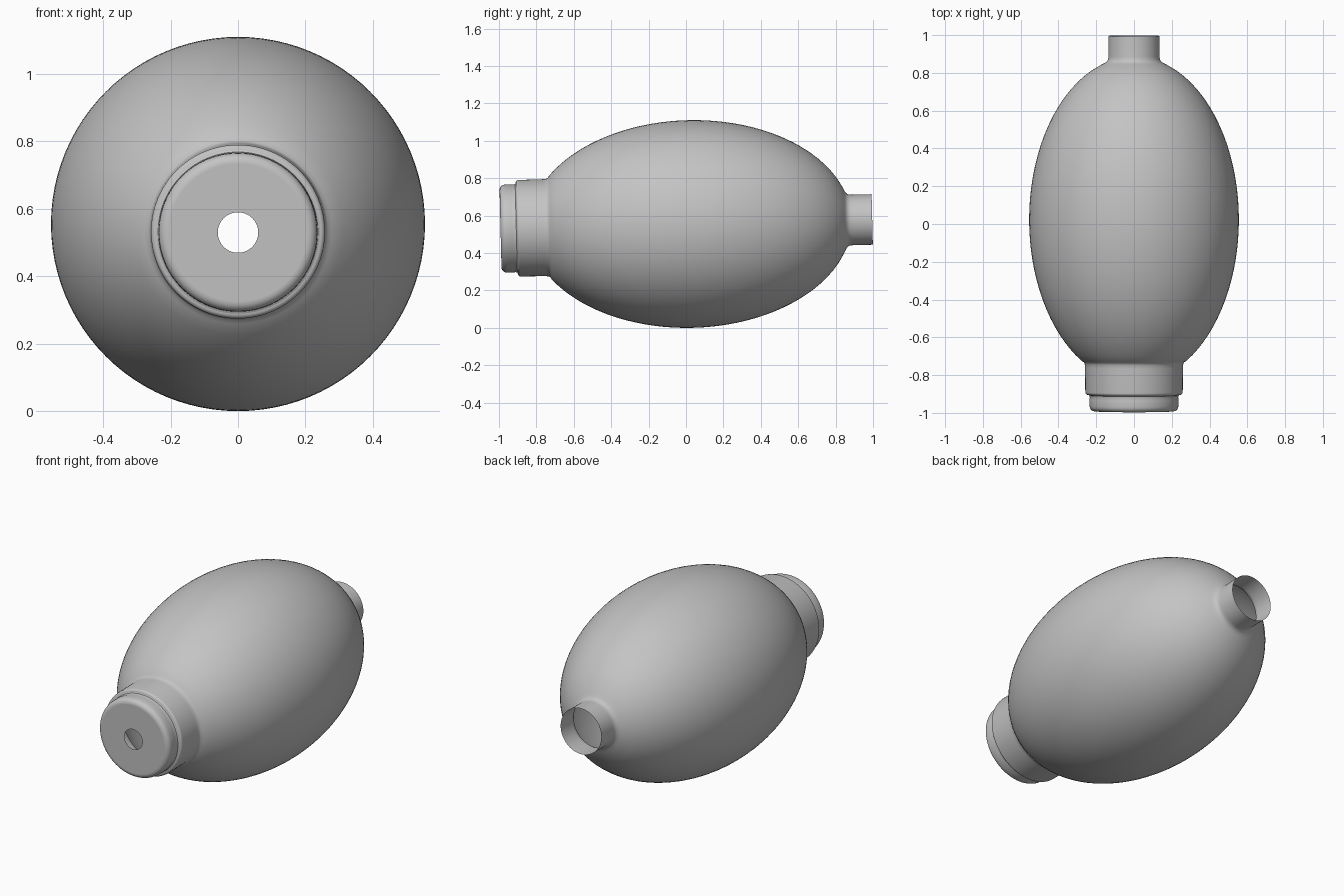
import bpy, bmesh, math
from mathutils import Matrix, Vector

if "Cube" in bpy.data.objects:
    bpy.data.objects.remove(bpy.data.objects["Cube"])

SEGMENTS = 96
RADIUS, HALF_LENGTH, MIDDLE = 0.555, 0.864, 0.023
TILT = math.radians(1.43)
CENTRE_Z = 0.555

rubber = bpy.data.materials.new("grey_rubber")
rubber.diffuse_color = (0.55, 0.55, 0.55, 1)
rubber.use_nodes = True
rubber.node_tree.nodes["Principled BSDF"].inputs["Base Color"].default_value = rubber.diffuse_color


def revolve(name, profile):
    """Turn a list of (y, radius) points around the slightly tilted long axis."""
    bm = bmesh.new()
    rings = []
    for y, r in profile:
        ring = []
        for i in range(SEGMENTS):
            a = 2 * math.pi * i / SEGMENTS
            ring.append(bm.verts.new((r * math.cos(a), y, r * math.sin(a))))
        rings.append(ring)
    for near, far in zip(rings, rings[1:]):
        for i in range(SEGMENTS):
            j = (i + 1) % SEGMENTS
            bm.faces.new((near[i], far[i], far[j], near[j]))
    pivot = Vector((0, MIDDLE, 0))
    place = (Matrix.Translation((0, MIDDLE, CENTRE_Z)) @ Matrix.Rotation(TILT, 4, 'X')
             @ Matrix.Translation(-pivot))
    bm.transform(place)
    mesh = bpy.data.meshes.new(name)
    bm.to_mesh(mesh)
    bm.free()
    mesh.materials.append(rubber)
    obj = bpy.data.objects.new(name, mesh)
    bpy.context.collection.objects.link(obj)
    bpy.context.view_layer.objects.active = obj
    obj.select_set(True)
    bpy.ops.object.shade_smooth_by_angle(angle=math.radians(35))
    obj.select_set(False)
    return obj


def rounded(y0, r0, size, start, end, steps=5):
    """Quarter-round corner points about (y0, r0)."""
    pts = []
    for i in range(steps + 1):
        a = math.radians(start + (end - start) * i / steps)
        pts.append((y0 + size * math.cos(a), r0 + size * math.sin(a)))
    return pts


# Egg-shaped squeeze bulb, flowing into the front neck and the open rear tube
egg = []
for i in range(49):
    t = -0.866 + (0.951 + 0.866) * i / 48
    egg.append((MIDDLE + HALF_LENGTH * t, RADIUS * math.sqrt(1 - t * t)))
neck = rounded(-0.89, 0.243, 0.015, 180, 90) + [(-0.76, 0.259), (-0.742, 0.261), (-0.732, 0.266)]
tube = [(0.853, 0.154), (0.863, 0.141), (0.876, 0.136), (0.89, 0.135), (0.996, 0.135)]
revolve("squeeze_bulb", neck + egg + tube)

# Stepped front cap with a round inlet hole
cap = [(-0.992, 0.06), (-0.992, 0.205)]
cap += rounded(-0.964, 0.207, 0.028, 180, 90)
cap += [(-0.93, 0.236), (-0.918, 0.234), (-0.908, 0.237), (-0.905, 0.243)]
revolve("inlet_cap", cap)
